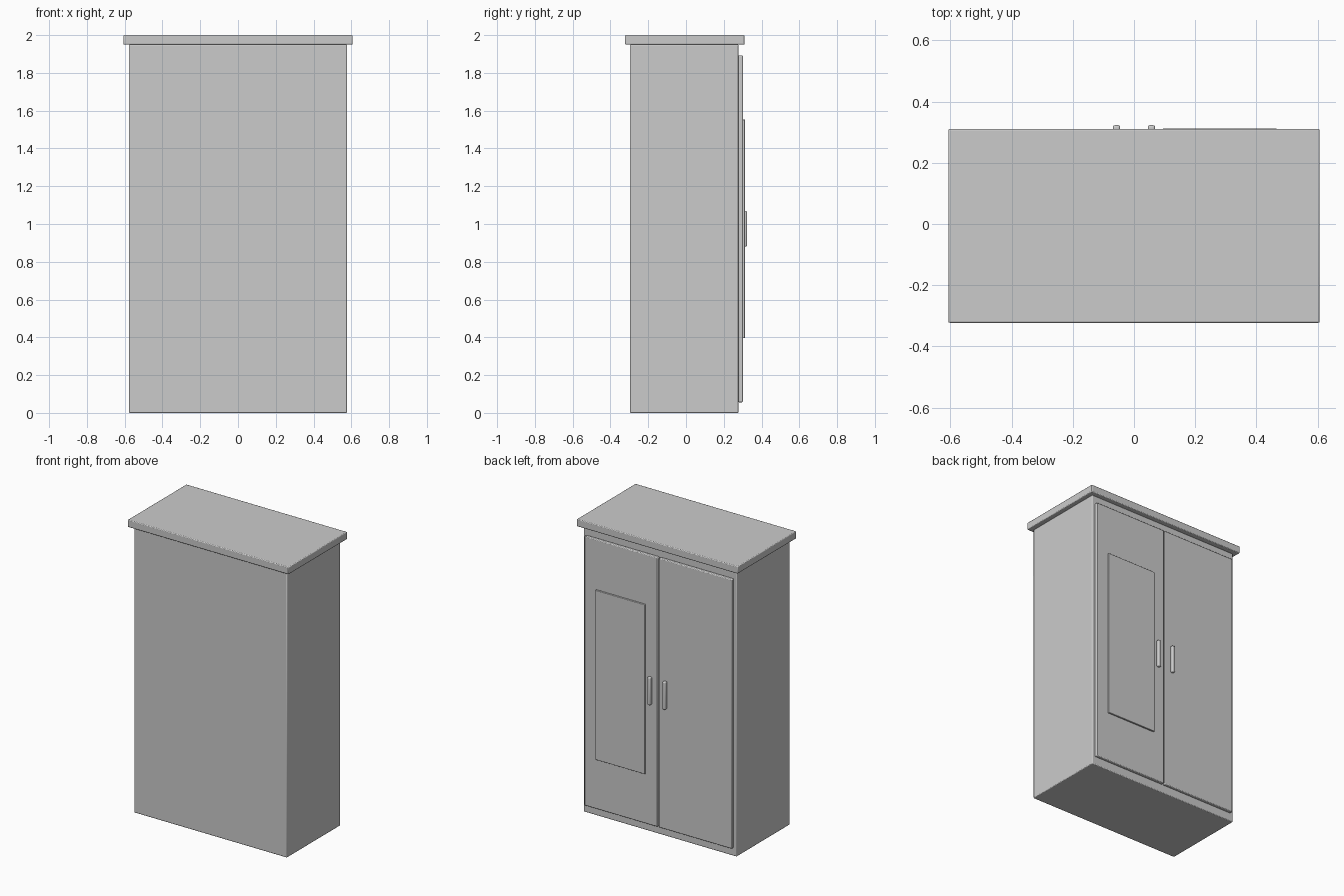
import bpy, math

if "Cube" in bpy.data.objects:
    bpy.data.objects.remove(bpy.data.objects["Cube"])


def box(name, x, y, z, bevel=0.005, segments=2):
    """Bevelled box from (min, max) ranges on each axis."""
    lo, hi = zip(x, y, z)
    bpy.ops.mesh.primitive_cube_add(
        size=1, location=[(a + b) / 2 for a, b in zip(lo, hi)])
    obj = bpy.context.object
    obj.name = name
    obj.scale = [b - a for a, b in zip(lo, hi)]
    bpy.ops.object.transform_apply(location=False, rotation=False, scale=True)
    mod = obj.modifiers.new("edge_bevel", 'BEVEL')
    mod.width = bevel
    mod.segments = segments
    bpy.ops.object.shade_smooth_by_angle(angle=math.radians(30))
    return obj


# Carcass and overhanging top board
box("cabinet_body", (-0.577, 0.577), (-0.297, 0.279), (0, 1.95))
box("top_board", (-0.607, 0.607), (-0.323, 0.311), (1.95, 2.0))

# Pair of doors with handles on the +y side
for side, s in (("left", 1), ("right", -1)):
    box(side + "_door", sorted((s * 0.005, s * 0.556)), (0.277, 0.301), (0.056, 1.893))
    box(side + "_handle", sorted((s * 0.045, s * 0.069)), (0.299, 0.323), (0.88, 1.07), 0.007, 3)

# Mirror panel on one door
box("mirror_panel", (0.093, 0.467), (0.299, 0.312), (0.396, 1.553), 0.003)
